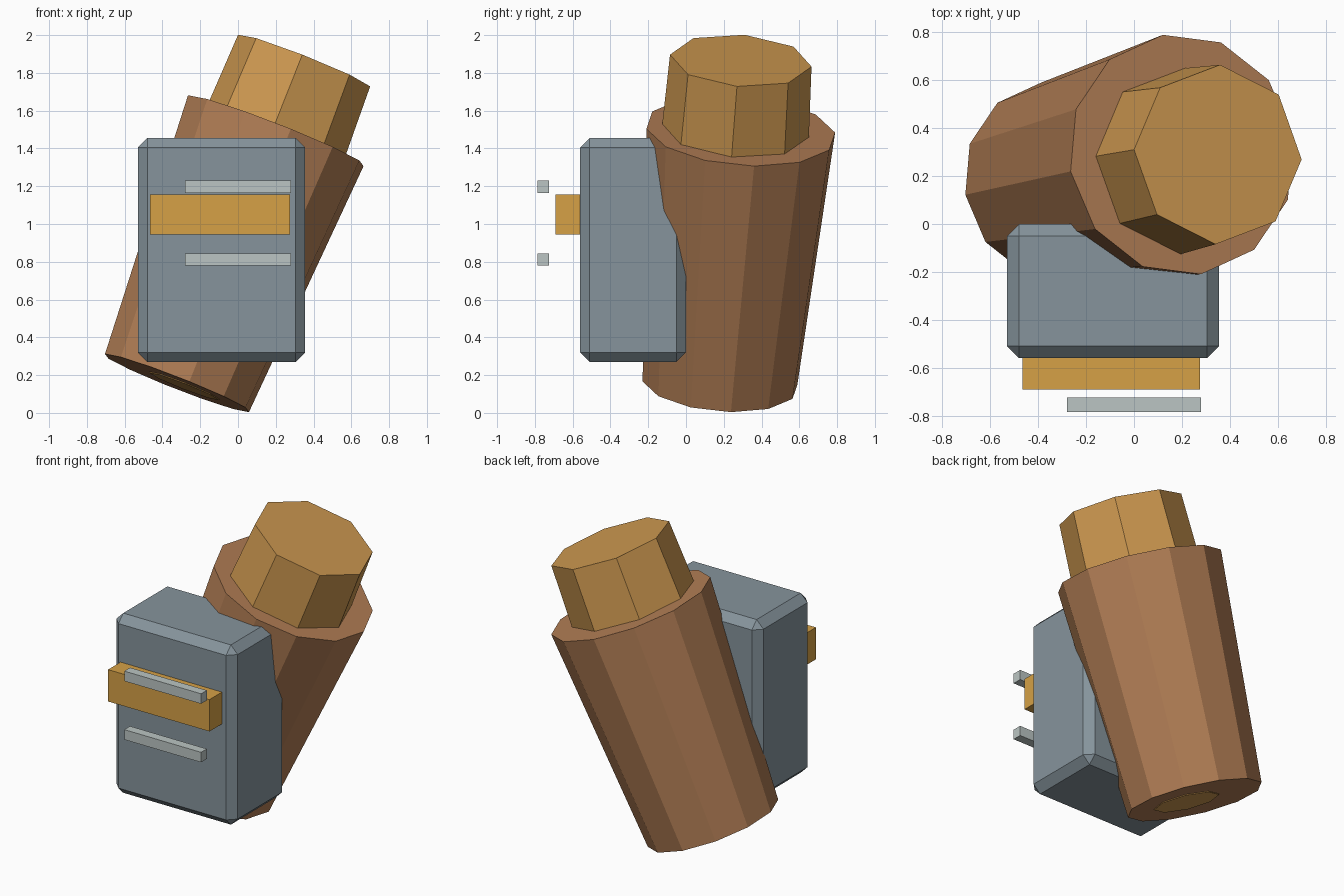
import bpy
import bmesh
import math
from mathutils import Vector

if "Cube" in bpy.data.objects:
    bpy.data.objects.remove(bpy.data.objects["Cube"])


def material(name, rgb):
    # sRGB 0-255 to linear
    m = bpy.data.materials.new(name)
    lin = [(c / 255 / 12.92) if c <= 10 else ((c / 255 + 0.055) / 1.055) ** 2.4 for c in rgb]
    m.diffuse_color = (*lin, 1)
    m.use_nodes = True
    m.node_tree.nodes["Principled BSDF"].inputs["Base Color"].default_value = m.diffuse_color
    return m


brown = material("brown", (178, 126, 85))
amber = material("amber", (205, 152, 80))
gold = material("gold", (214, 161, 70))
slate = material("slate", (134, 148, 156))
silver = material("silver", (187, 197, 195))


def finish(bm, name, mat):
    bmesh.ops.recalc_face_normals(bm, faces=bm.faces)
    me = bpy.data.meshes.new(name)
    bm.to_mesh(me)
    bm.free()
    me.materials.append(mat)
    ob = bpy.data.objects.new(name, me)
    bpy.context.collection.objects.link(ob)
    return ob


def frustum(name, mat, low, high, r_low, r_high, sides, ref):
    # Flat-sided tapered cylinder between two points; ref aims the first corner
    low, high, ref = Vector(low), Vector(high), Vector(ref)
    axis = (high - low).normalized()
    u = (ref - axis * ref.dot(axis)).normalized()
    v = axis.cross(u)
    bm = bmesh.new()
    rings = []
    for c, r in ((low, r_low), (high, r_high)):
        rings.append([bm.verts.new(c + r * (u * math.cos(t) + v * math.sin(t)))
                      for t in (2 * math.pi * i / sides for i in range(sides))])
    for i in range(sides):
        j = (i + 1) % sides
        bm.faces.new((rings[0][i], rings[0][j], rings[1][j], rings[1][i]))
    bm.faces.new(rings[0][::-1])
    bm.faces.new(rings[1])
    return finish(bm, name, mat)


def box(name, mat, lo, hi, bevel=0):
    lo, hi = Vector(lo), Vector(hi)
    bm = bmesh.new()
    bmesh.ops.create_cube(bm, size=1)
    for v in bm.verts:
        v.co = (lo + hi) / 2 + Vector(a * b for a, b in zip(v.co, hi - lo))
    if bevel:
        bmesh.ops.bevel(bm, geom=bm.edges[:], offset=bevel, segments=1, affect='EDGES')
    return finish(bm, name, mat)


# Leaning tapered barrel
base, rim = Vector((-0.323, 0.18, 0.158)), Vector((0.20, 0.29, 1.494))
axis = (rim - base).normalized()
frustum("barrel", brown, base, rim, 0.415, 0.506, 12, (-0.08, 0.50, -0.01))

# Octagonal plug rising out of the barrel
cap = Vector((0.35, 0.29, 1.865))
plug_axis = Vector((0.395, 0.075, 1)).normalized()
frustum("plug", amber, cap - plug_axis * 0.7, cap, 0.40, 0.376, 8, (0.01, 0.375, -0.03))

# Small disc showing on the underside
spot = base + Vector((0.04, -0.03, -0.013))
frustum("base_disc", amber, spot - axis * 0.005, spot + axis * 0.005, 0.2, 0.2, 8, (0, 1, 0))

# Bevelled pack with its front strap
box("pack", slate, (-0.53, -0.56, 0.27), (0.355, 0.0, 1.455), 0.05)
box("strap", gold, (-0.465, -0.69, 0.945), (0.275, -0.54, 1.155))

# Pair of rails in front
for side, z in (("upper", 1.198), ("lower", 0.812)):
    box(side + "_rail", silver, (-0.28, -0.785, z - 0.033), (0.28, -0.725, z + 0.033))
